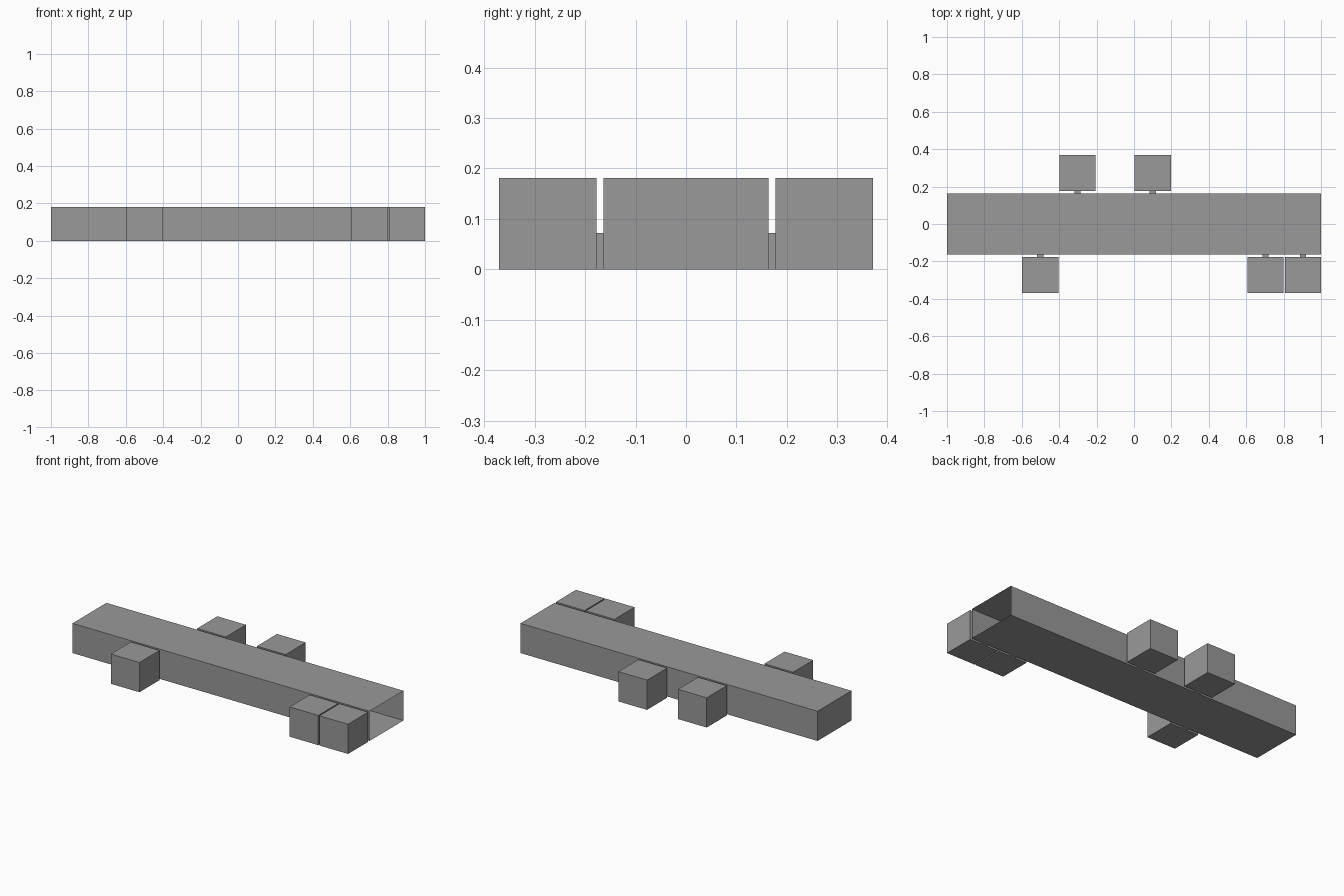
import bpy, bmesh
from mathutils import Vector

if "Cube" in bpy.data.objects:
    bpy.data.objects.remove(bpy.data.objects["Cube"])

grey = bpy.data.materials.new("plain_grey")
grey.diffuse_color = (0.32, 0.32, 0.32, 1)
grey.use_nodes = True
grey.node_tree.nodes["Principled BSDF"].inputs["Base Color"].default_value = grey.diffuse_color


def box(name, lo, hi, open_dirs=()):
    """Axis-aligned box; faces pointing along open_dirs are left out."""
    bm = bmesh.new()
    bmesh.ops.create_cube(bm, size=1)
    bm.normal_update()
    gone = [f for f in bm.faces if any(f.normal.dot(Vector(d)) > 0.9 for d in open_dirs)]
    bmesh.ops.delete(bm, geom=gone, context='FACES')
    for v in bm.verts:
        v.co = [(a + b) / 2 + c * (b - a) for a, b, c in zip(lo, hi, v.co)]
    me = bpy.data.meshes.new(name)
    bm.to_mesh(me)
    bm.free()
    me.materials.append(grey)
    ob = bpy.data.objects.new(name, me)
    bpy.context.collection.objects.link(ob)


HEIGHT, HALF_W = 0.181, 0.163       # corridor section
ROOM, ROOM_Y = 0.193, 0.177         # room side, near wall distance
DOOR_W, DOOR_H = 0.034, 0.072

# Long corridor, open at its right end
box("corridor", (-1, -HALF_W, 0), (1, HALF_W, HEIGHT), [(1, 0, 0)])

# Rooms along both sides, each joined by a small door passage
for i, (x, side) in enumerate([(-0.501, -1), (0.7028, -1), (0.9035, -1),
                               (-0.302, 1), (0.1, 1)], 1):
    y = sorted((side * ROOM_Y, side * (ROOM_Y + ROOM)))
    box(f"room_{i}", (x - ROOM / 2, y[0], 0), (x + ROOM / 2, y[1], HEIGHT))
    y = sorted((side * HALF_W, side * ROOM_Y))
    box(f"door_passage_{i}", (x - DOOR_W / 2, y[0], 0), (x + DOOR_W / 2, y[1], DOOR_H),
        [(0, 1, 0), (0, -1, 0)])
